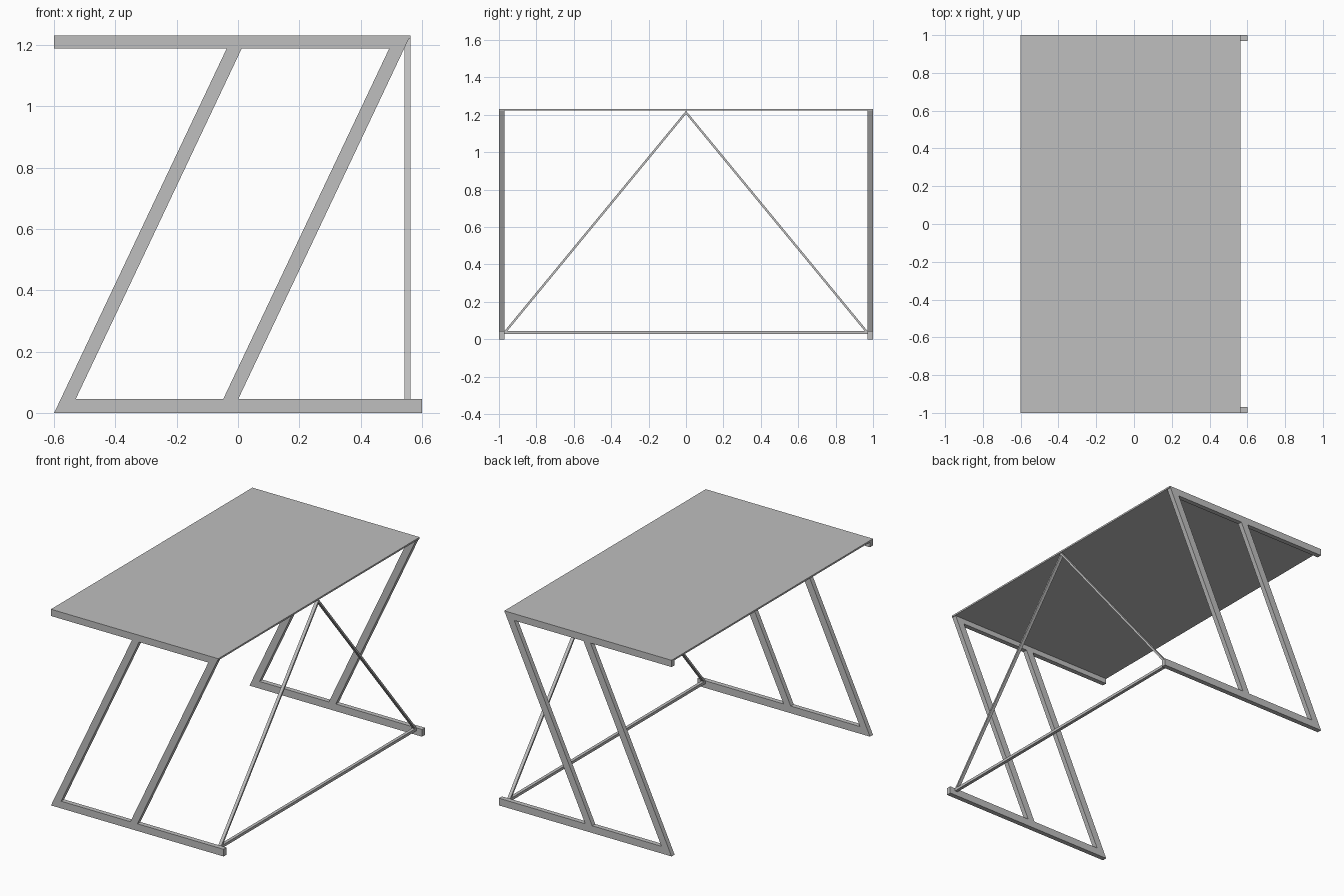
import bpy

cube = bpy.data.objects.get("Cube")
if cube:
    bpy.data.objects.remove(cube, do_unlink=True)

grey = bpy.data.materials.new("plain_grey")
grey.use_nodes = True
grey.diffuse_color = (0.52, 0.52, 0.52, 1)
grey.node_tree.nodes["Principled BSDF"].inputs["Base Color"].default_value = grey.diffuse_color

# Main dimensions
LEFT, RIGHT, EDGE = -0.6, 0.6, 0.563      # rail ends and table edge
HALF, FRAME = 1.0, 0.03                   # half length, frame thickness
RAIL, BEAM, UNDER, TOP = 0.045, 1.19, 1.222, 1.2325
SLOPE, LEG = 0.4735, 0.049                # leg lean and width
BAR = 0.02                                # bar depth


def extrude(name, loops, depth, to_world):
    """Fill closed 2D loops (inner loops become holes), extrude, map to world."""
    curve = bpy.data.curves.new(name, "CURVE")
    curve.dimensions = "2D"
    curve.fill_mode = "BOTH"
    curve.extrude = depth / 2
    for loop in loops:
        spline = curve.splines.new("POLY")
        spline.points.add(len(loop) - 1)
        for point, (u, v) in zip(spline.points, loop):
            point.co = (u, v, 0, 1)
        spline.use_cyclic_u = True
    helper = bpy.data.objects.new(name + "_profile", curve)
    bpy.context.scene.collection.objects.link(helper)
    mesh = bpy.data.meshes.new_from_object(
        helper.evaluated_get(bpy.context.evaluated_depsgraph_get()))
    bpy.data.objects.remove(helper, do_unlink=True)
    for vert in mesh.vertices:
        vert.co = to_world(*vert.co)
    mesh.name = name
    mesh.materials.clear()
    mesh.materials.append(grey)
    obj = bpy.data.objects.new(name, mesh)
    bpy.context.scene.collection.objects.link(obj)
    # Weld the caps to the sides and face everything outward
    import bmesh
    bm = bmesh.new()
    bm.from_mesh(mesh)
    bmesh.ops.remove_doubles(bm, verts=bm.verts, dist=0.0001)
    bmesh.ops.recalc_face_normals(bm, faces=bm.faces)
    for face in bm.faces:
        face.smooth = False
    bm.to_mesh(mesh)
    bm.free()
    return obj


def rear_leg(z):
    """Outer edge of the leaning leg that ends at the table edge."""
    return EDGE - SLOPE * (TOP - z)


def front_leg(z):
    """Outer edge of the leg that starts at the rail end."""
    return LEFT + SLOPE * z


# Side frames: rails and leaning legs as one outline with a hole
outline = [(LEFT, 0), (RIGHT, 0), (RIGHT, RAIL), (rear_leg(RAIL), RAIL),
           (rear_leg(UNDER), UNDER), (LEFT, UNDER), (LEFT, BEAM),
           (front_leg(BEAM), BEAM)]
opening = [(front_leg(RAIL) + LEG, RAIL), (front_leg(BEAM) + LEG, BEAM),
           (rear_leg(BEAM) - LEG, BEAM), (rear_leg(RAIL) - LEG, RAIL)]
for side, name in ((-1, "front_frame"), (1, "back_frame")):
    mid = side * (HALF - FRAME / 2)
    extrude(name, [outline, opening], FRAME, lambda u, v, w: (u, mid + w, v))

# Table top
extrude("table_top", [[(LEFT, -HALF), (EDGE, -HALF), (EDGE, HALF), (LEFT, HALF)]],
        TOP - UNDER, lambda u, v, w: (u, v, (TOP + UNDER) / 2 + w))

# Cross bar between the lower rails
inner = HALF - FRAME
bar_x = EDGE - BAR / 2
extrude("cross_bar", [[(-inner, 0.028), (inner, 0.028), (inner, RAIL), (-inner, RAIL)]],
        BAR, lambda u, v, w: (bar_x + w, u, v))

# Diagonal braces meeting under the table edge
for side, name in ((-1, "front_brace"), (1, "back_brace")):
    strip = [(side * inner, RAIL), (0, UNDER), (0, UNDER - 0.018),
             (side * (inner - 0.015), RAIL)]
    extrude(name, [strip], BAR, lambda u, v, w: (bar_x + w, u, v))
